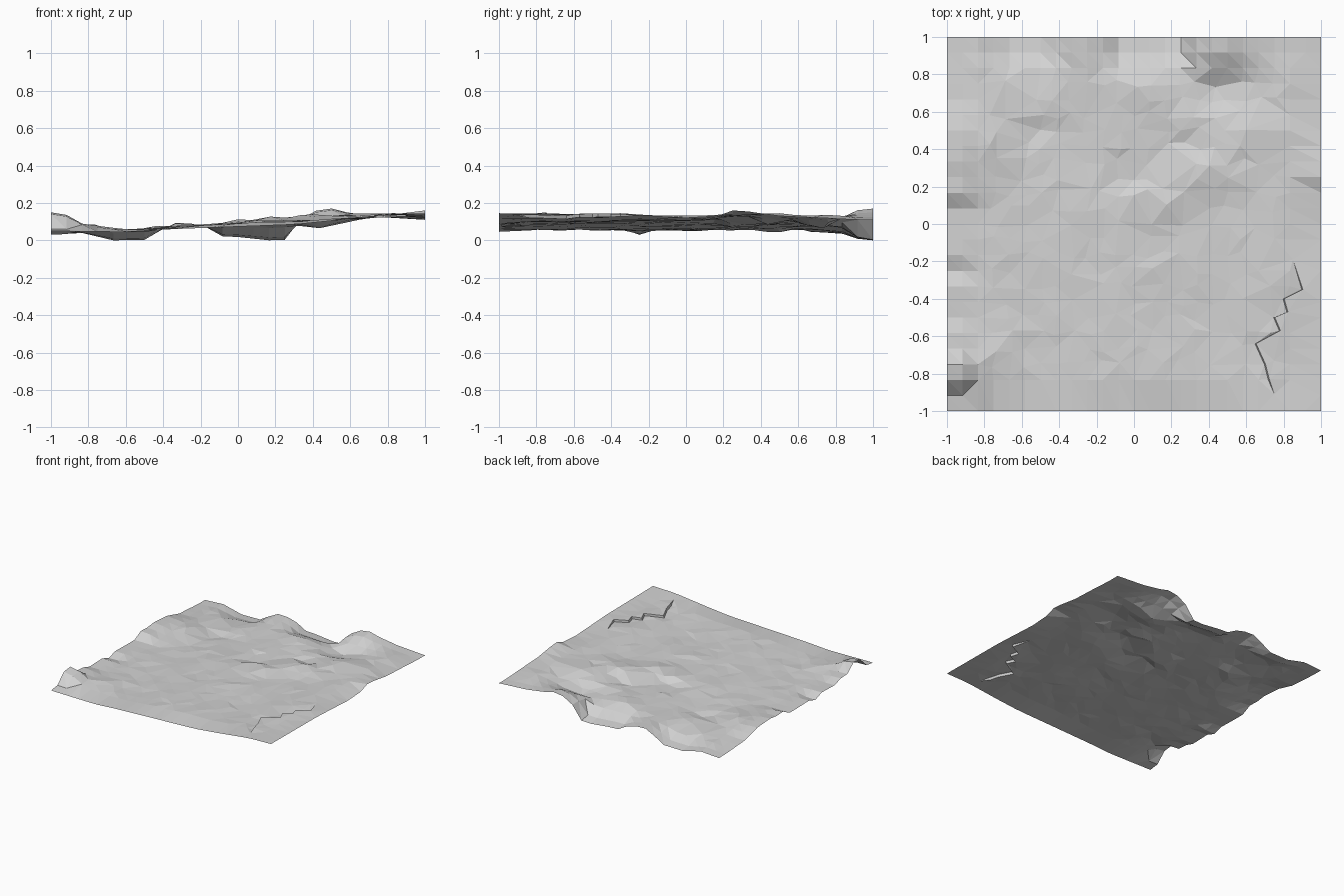
import bpy, math, random
from mathutils import Vector
from mathutils.geometry import delaunay_2d_cdt

if "Cube" in bpy.data.objects:
    bpy.data.objects.remove(bpy.data.objects["Cube"])

random.seed(7)


def lerp_profile(points, t):
    """Piecewise linear height along one line of the terrain."""
    for (a, za), (b, zb) in zip(points, points[1:]):
        if t <= b:
            return za + (zb - za) * max(0, t - a) / (b - a)
    return points[-1][1]


# Height profiles: general slope plus the four rims
SLOPE = [(-1, .055), (-.6, .055), (-.4, .065), (0, .09), (.5, .112), (.8, .135), (1, .135)]
FRONT = [(-1, .05), (-.6, .045), (-.4, .058), (-.1, .07), (.3, .085), (.5, .105), (.8, .14), (1, .145)]
BACK = [(-1, .03), (-.83, .04), (-.67, 0), (-.5, .003), (-.42, .05), (-.33, .095), (-.25, .09),
        (-.17, .07), (-.08, .02), (0, .018), (.17, 0), (.25, .003), (.33, .11), (.42, .16), (.5, .17),
        (.58, .15), (.75, .125), (1, .11)]
LEFT = [(-1, .05), (-.92, .07), (-.83, .145), (-.75, .15), (-.67, .085), (-.58, .08), (-.5, .055),
        (-.33, .06), (-.25, .03), (-.17, .055), (.08, .05), (.17, .095), (.25, .09), (.33, .1),
        (.5, .09), (.67, .045), (1, .03)]
RIGHT = [(-1, .145), (-.4, .14), (0, .12), (.17, .13), (.25, .16), (.33, .155), (.5, .13), (1, .108)]

# Hills and hollows: x, y, radius x, radius y, height
BUMPS = [(.08, .1, .16, .09, .045), (.37, .27, .17, .1, .035), (.62, .47, .2, .1, .025),
         (-.02, .27, .12, .1, -.02), (.28, .42, .15, .07, -.02),
         (.42, .72, .22, .1, -.045), (.08, .7, .16, .08, .025),
         (-.55, .5, .1, .07, -.025), (-.42, .63, .1, .08, .015), (-.3, .1, .12, .15, .01),
         (.1, -.25, .2, .1, .01), (.45, -.5, .2, .12, -.008), (-.78, .42, .1, .15, .03),
         (-.3, .8, .15, .1, .01), (-.75, -.72, .13, .15, .022), (-.5, -.7, .1, .2, -.008)]

# Crack path and its step in height
CRACK = [(.85, -.19), (.9, -.35), (.8, -.4), (.82, -.47), (.75, -.5),
         (.78, -.57), (.65, -.64), (.7, -.75), (.72, -.83), (.75, -.91)]


def height(x, y):
    z = lerp_profile(SLOPE, x)
    for bx, by, rx, ry, h in BUMPS:
        z += h * math.exp(-((x - bx) / rx) ** 2 - ((y - by) / ry) ** 2)
    # Rims carry on one cell inward, then blend into the interior
    for dist, value, weak in ((1 - abs(x), lerp_profile(LEFT if x < 0 else RIGHT, y), x > 0),
                              (1 + y, lerp_profile(FRONT, x), True),
                              (1 - y, lerp_profile(BACK, x), False)):
        w = max(0, 1 - dist / .17) if weak else min(1, max(0, (.21 - dist) / .15))
        if dist < 1e-6:
            w = 1
        z += (value - z) * w
    return z


pts, zs = [], []


def add(x, y, dz=0.0):
    pts.append(Vector((x, y)))
    zs.append(max(0, height(x, y) + dz))
    return len(pts) - 1


# Regular rim and border rows, loosely scattered interior
N = 24
for i in range(N + 1):
    for j in range(N + 1):
        x, y = -1 + 2 * i / N, -1 + 2 * j / N
        edge = min(i, j, N - i, N - j)
        border = min(i, N - j)          # rough rims lie left and back
        if edge == 0 or border == 1:
            add(x, y)
        elif edge >= 2:
            if edge > 2:
                if random.random() < .25:
                    continue
                x += random.uniform(-.022, .022)
                y += random.uniform(-.022, .022)
            if min((x - cx) ** 2 + (y - cy) ** 2 for cx, cy in CRACK) > .045 ** 2:
                add(x, y, random.uniform(-.004, .004))

# Two lips of the crack, joined at the ends
left, right = [], []
for k, (x, y) in enumerate(CRACK):
    if k in (0, len(CRACK) - 1):
        v = add(x, y)
        left.append(v)
        right.append(v)
    else:
        left.append(add(x - .003, y - .001, -.009))
        right.append(add(x + .003, y + .001, .009))
edges = list(zip(left, left[1:])) + list(zip(right, right[1:]))

co, _, faces, orig, _, _ = delaunay_2d_cdt(pts, edges, [], 0, 1e-5)
verts = []
for p, src in zip(co, orig):
    z = zs[src[0]] if src else height(p.x, p.y)
    verts.append((p.x, p.y, z))

me = bpy.data.meshes.new("terrain_sheet")
me.from_pydata(verts, [], [list(f) for f in faces])
ob = bpy.data.objects.new("terrain_sheet", me)
bpy.context.collection.objects.link(ob)

mat = bpy.data.materials.new("pale_grey")
mat.diffuse_color = (.65, .65, .65, 1)
mat.use_nodes = True
mat.node_tree.nodes["Principled BSDF"].inputs["Base Color"].default_value = mat.diffuse_color
me.materials.append(mat)
